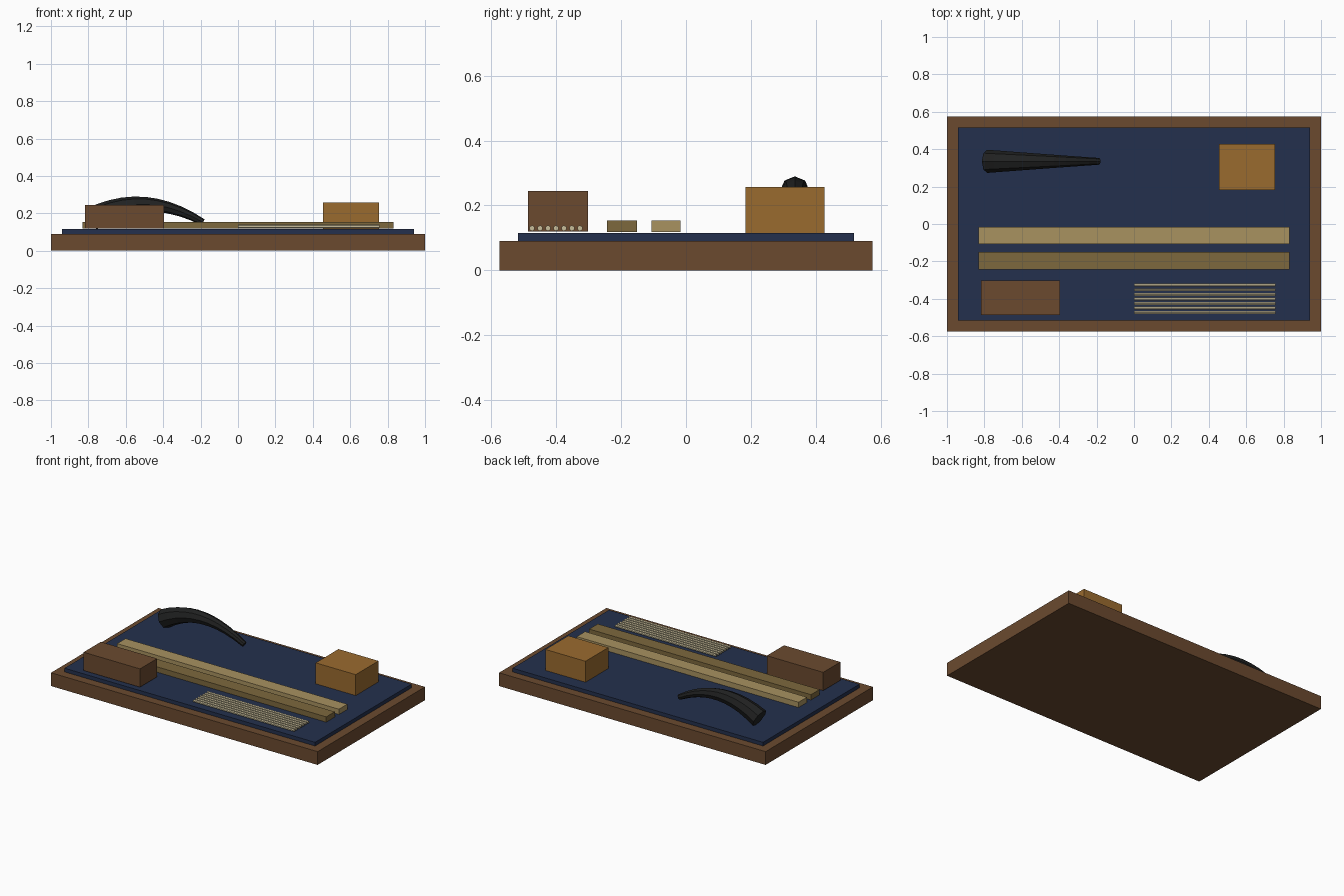
import bpy, bmesh, math
from mathutils import Vector

if "Cube" in bpy.data.objects:
    bpy.data.objects.remove(bpy.data.objects["Cube"])


def material(name, r, g, b):
    """Flat material from display (sRGB 0-255) values."""
    lin = [((c / 255 + 0.055) / 1.055) ** 2.4 for c in (r, g, b)]
    m = bpy.data.materials.new(name)
    m.diffuse_color = (*lin, 1)
    m.use_nodes = True
    m.node_tree.nodes["Principled BSDF"].inputs["Base Color"].default_value = m.diffuse_color
    return m


brown = material("brown wood", 107, 74, 47)
navy = material("navy cloth", 36, 48, 77)
amber = material("amber wood", 154, 107, 47)
pale = material("pale wood", 168, 146, 96)
olive = material("olive wood", 125, 104, 61)
black = material("black horn", 32, 33, 33)
bone = material("bone", 200, 189, 154)


def finish(name, bm, mat):
    bmesh.ops.recalc_face_normals(bm, faces=bm.faces)
    me = bpy.data.meshes.new(name)
    bm.to_mesh(me)
    bm.free()
    me.materials.append(mat)
    ob = bpy.data.objects.new(name, me)
    bpy.context.collection.objects.link(ob)
    return ob


def box(name, x, y, z, mat):
    bm = bmesh.new()
    bmesh.ops.create_cube(bm, size=1)
    for v in bm.verts:
        v.co = [(lo + hi) / 2 + c * (hi - lo) for c, (lo, hi) in zip(v.co, (x, y, z))]
    return finish(name, bm, mat)


def tube(name, path, radii, sides, mat):
    """Tapered tube along a path lying in a plane of constant y."""
    bm = bmesh.new()
    rings = []
    for i, p in enumerate(path):
        t = (path[min(i + 1, len(path) - 1)] - path[max(i - 1, 0)]).normalized()
        up, side = Vector((-t.z, 0, t.x)), Vector((0, 1, 0))
        angles = [2 * math.pi * k / sides for k in range(sides)]
        rings.append([bm.verts.new(p + radii[i] * (math.cos(a) * up + math.sin(a) * side))
                      for a in angles])
    for a, b in zip(rings, rings[1:]):
        for k in range(sides):
            n = (k + 1) % sides
            bm.faces.new((a[k], a[n], b[n], b[k]))
    bm.faces.new(rings[0])
    bm.faces.new(rings[-1])
    return finish(name, bm, mat)


# Tray and cloth
box("tray_base", (-1, 1), (-0.575, 0.575), (0, 0.09), brown)
box("cloth_lining", (-0.94, 0.94), (-0.517, 0.517), (0.09, 0.115), navy)

# Blocks and long strips
box("amber_block", (0.455, 0.755), (0.183, 0.427), (0.115, 0.257), amber)
box("brown_block", (-0.818, -0.395), (-0.486, -0.302), (0.12, 0.244), brown)
box("pale_strip", (-0.832, 0.832), (-0.107, -0.017), (0.118, 0.154), pale)
box("olive_strip", (-0.832, 0.832), (-0.243, -0.151), (0.118, 0.154), olive)

# Row of thin rods
for i in range(7):
    y = -0.474 + i * 0.0245
    tube(f"rod_{i + 1}", [Vector((0, y, 0.13)), Vector((0.757, y, 0.13))],
         [0.009, 0.009], 6, bone)

# Arched, tapering horn
p0, p1, p2 = (Vector(p) for p in ((-0.785, 0.335, 0.168), (-0.5, 0.335, 0.335),
                                  (-0.187, 0.335, 0.152)))
steps = 10
ts = [i / steps for i in range(steps + 1)]
tube("horn", [(1 - t) ** 2 * p0 + 2 * t * (1 - t) * p1 + t * t * p2 for t in ts],
     [0.062 - 0.044 * t for t in ts], 8, black)
